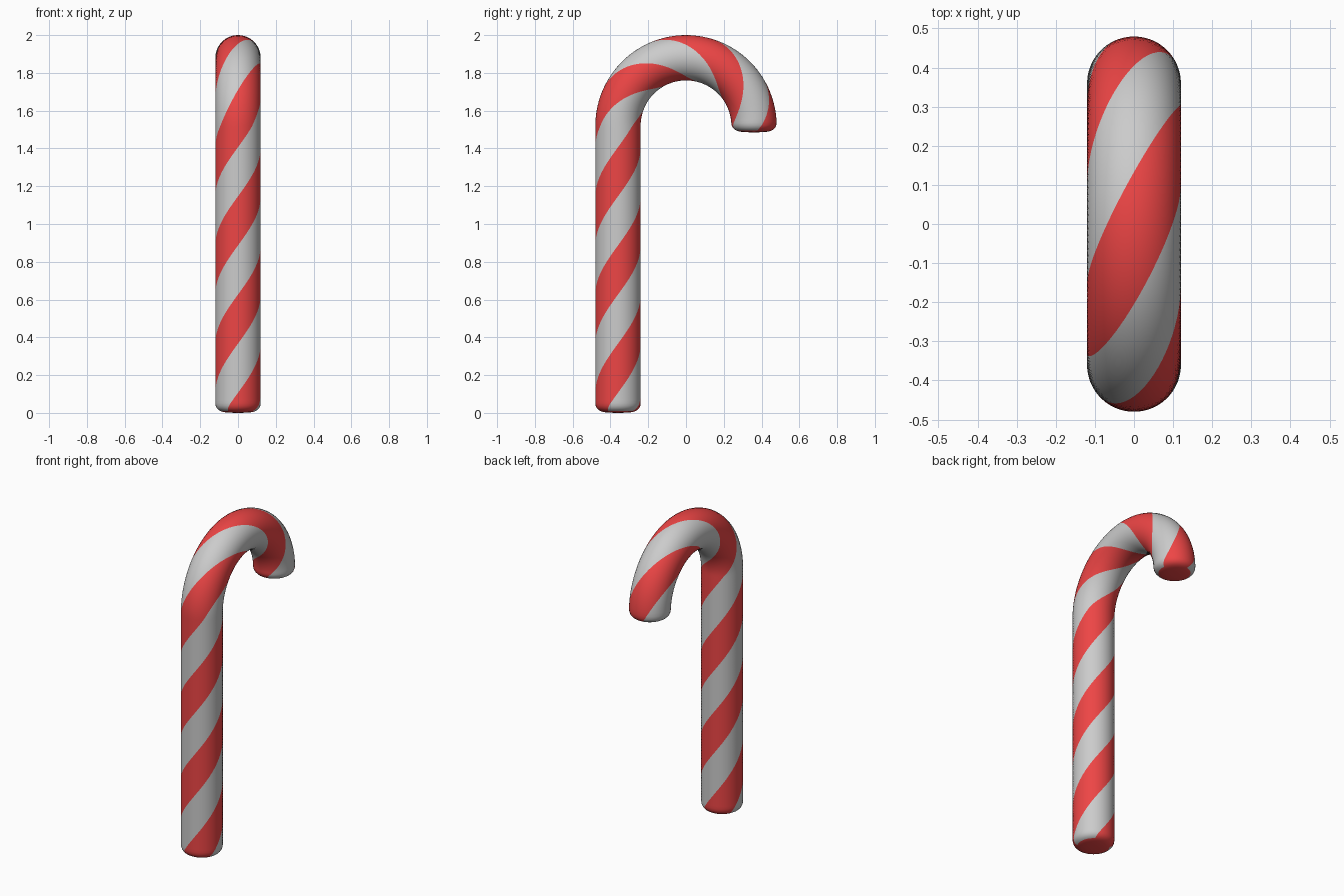
import bpy, bmesh, math
from mathutils import Vector

if "Cube" in bpy.data.objects:
    bpy.data.objects.remove(bpy.data.objects["Cube"])

R, BEND, RISE, TIP = 0.12, 0.36, 1.52, 0.035   # tube radius, hook radius, shaft height, tip extension
PERIOD = 0.52                                  # stripe spacing along the cane (two red stripes)
COLS = 64
ARC = math.pi * BEND
TOTAL = RISE + ARC + TIP


def frame(s):
    """Centre and outward direction at distance s along the cane."""
    a = min(max((s - RISE) / BEND, 0), math.pi)
    out = Vector((0, -math.cos(a), math.sin(a)))
    c = Vector((0, 0, RISE)) + out * BEND
    if s < RISE:
        c.z = s
    if s > RISE + ARC:
        c.z -= s - RISE - ARC
    return c, out


def material(name, col):
    m = bpy.data.materials.new(name)
    m.diffuse_color = (*col, 1)
    m.use_nodes = True
    m.node_tree.nodes["Principled BSDF"].inputs["Base Color"].default_value = m.diffuse_color
    return m


# Rounded end profile (distance from the end, radius), shared by both ends
cap = [(0.001, 0.04), (0.004, 0.075), (0.009, 0.092), (0.016, 0.104),
       (0.026, 0.113), (0.038, 0.118), (0.052, R)]
n = 150
body = [(0.052 + (TOTAL - 0.104) * i / n, R) for i in range(1, n)]
stations = cap + body + [(TOTAL - d, r) for d, r in reversed(cap)]

# Rings twist along the cane so mesh columns follow the stripes
bm = bmesh.new()
rings = []
for s, r in stations:
    c, out = frame(s)
    start = math.pi * (s - 0.02) / PERIOD - math.radians(30)
    ring = []
    for j in range(COLS):
        t = start + 2 * math.pi * j / COLS
        ring.append(bm.verts.new(c + r * (out * math.cos(t) + Vector((math.sin(t), 0, 0)))))
    rings.append(ring)

for (sa, ra), (sb, rb), lo, hi in zip(stations, stations[1:], rings, rings[1:]):
    for j in range(COLS):
        k = (j + 1) % COLS
        f = bm.faces.new((lo[j], lo[k], hi[k], hi[j]))
        striped = (j // (COLS // 4)) % 2 == 0
        f.material_index = 1 if striped or min(ra, rb) < 0.09 else 0

# Red end discs
for s, ring in ((0, rings[0]), (TOTAL, rings[-1])):
    v = bm.verts.new(frame(s)[0])
    for j in range(COLS):
        bm.faces.new((v, ring[j], ring[(j + 1) % COLS])).material_index = 1

bmesh.ops.recalc_face_normals(bm, faces=bm.faces)
for f in bm.faces:
    f.smooth = True
mesh = bpy.data.meshes.new("candy_cane")
bm.to_mesh(mesh)
bm.free()
mesh.materials.append(material("white_sugar", (0.8, 0.8, 0.8)))
mesh.materials.append(material("red_sugar", (0.85, 0.06, 0.06)))
bpy.context.collection.objects.link(bpy.data.objects.new("candy_cane", mesh))
